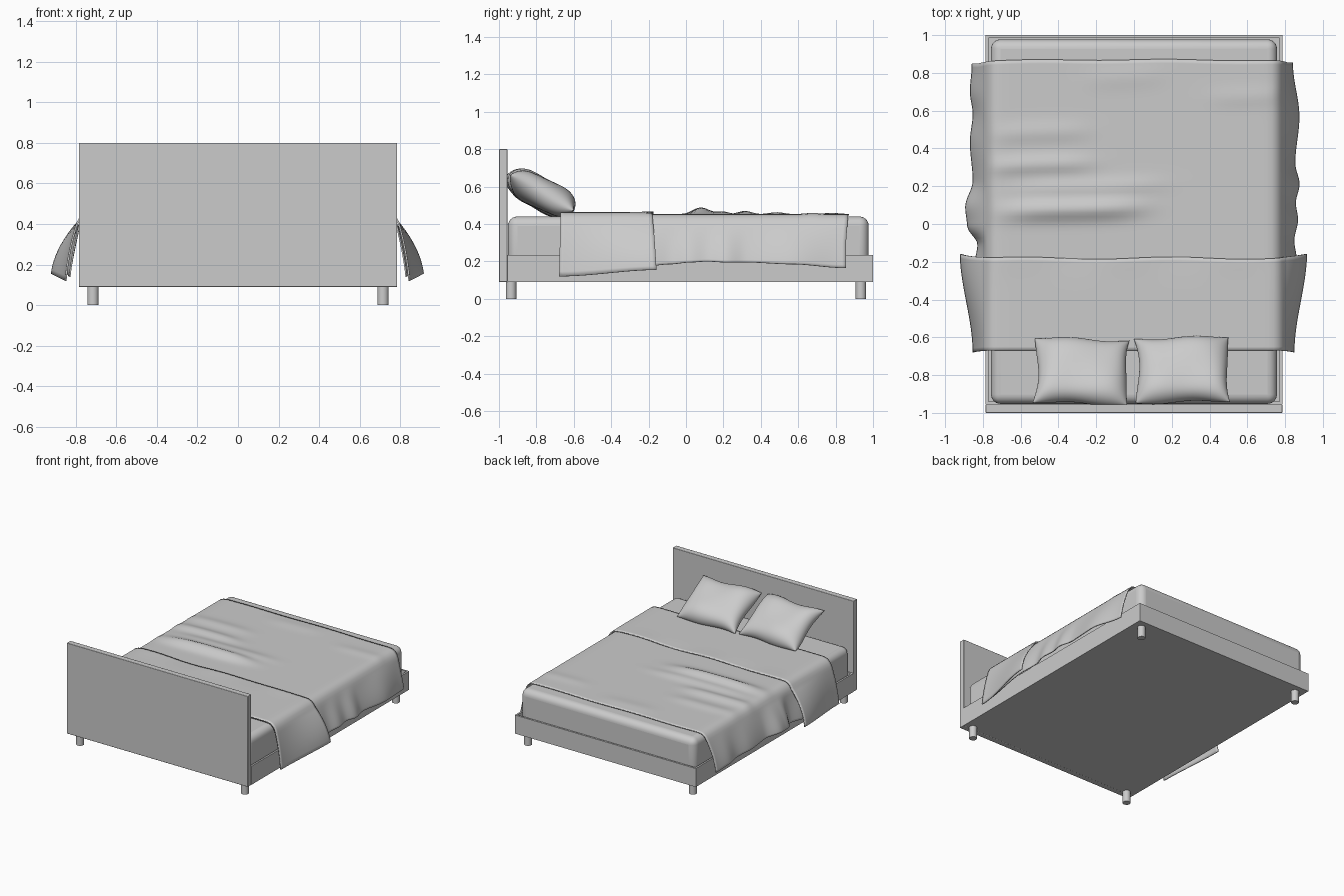
import bpy, bmesh, math
from math import exp, sin, cos, pi
from mathutils import Matrix

if "Cube" in bpy.data.objects:
    bpy.data.objects.remove(bpy.data.objects["Cube"])


def make(name, bm, angle=35):
    bmesh.ops.recalc_face_normals(bm, faces=bm.faces)
    me = bpy.data.meshes.new(name)
    bm.to_mesh(me)
    bm.free()
    ob = bpy.data.objects.new(name, me)
    bpy.context.collection.objects.link(ob)
    bpy.ops.object.select_all(action='DESELECT')
    ob.select_set(True)
    bpy.context.view_layer.objects.active = ob
    bpy.ops.object.shade_smooth_by_angle(angle=math.radians(angle))
    return ob


def box(x0, x1, y0, y1, z0, z1):
    bm = bmesh.new()
    m = Matrix.Translation(((x0 + x1) / 2, (y0 + y1) / 2, (z0 + z1) / 2)) @ \
        Matrix.Diagonal((x1 - x0, y1 - y0, z1 - z0, 1))
    bmesh.ops.create_cube(bm, size=1, matrix=m)
    return bm


def bevel(ob, w, seg):
    b = ob.modifiers.new("bevel", 'BEVEL')
    b.width, b.segments = w, seg


# headboard
bevel(make("headboard", box(-.785, .785, -1, -.955, .09, .80)), .003, 2)

# tray-shaped base with a thin rim
bm = box(-.785, .785, -.955, 1, .09, .235)
top = [f for f in bm.faces if f.normal.z > .9]
bmesh.ops.inset_region(bm, faces=top, thickness=.02)
for v in top[0].verts:
    v.co.z = .235
ret = bmesh.ops.extrude_face_region(bm, geom=top)
for v in [g for g in ret["geom"] if isinstance(g, bmesh.types.BMVert)]:
    v.co.z = .14
bmesh.ops.delete(bm, geom=top, context='FACES')
make("bed_base", bm)

# mattress
bevel(make("mattress", box(-.757, .757, -.952, .977, .142, .44), 60), .05, 6)

# legs
for sx in (-1, 1):
    for sy in (-1, 1):
        bm = bmesh.new()
        bmesh.ops.create_cone(bm, cap_ends=True, segments=24, radius1=.028, radius2=.028,
                              depth=.09, matrix=Matrix.Translation((sx * .715, sy * .935, .045)))
        make("leg", bm)


def lerp(table, y):
    # smooth interpolation through (y, x, z) hem points
    if y <= table[0][0]:
        return table[0][1:]
    for a, b in zip(table, table[1:]):
        if y <= b[0]:
            t = (y - a[0]) / (b[0] - a[0])
            t = t * t * (3 - 2 * t)
            return [a[i] + (b[i] - a[i]) * t for i in (1, 2)]
    return table[-1][1:]


def cloth(name, y0, y1, left, right, level, wrinkle, skew, ny, thick):
    # sheet laid over the mattress, falling outward to the hem on each side
    d = level - .45
    shoulder = [(.70, .45), (.73, .447), (.752, .438), (.77, .42), (.782, .398)]

    def side(table, y):
        hx, hz = lerp(table, y)
        p = [(x + d, z + d) for x, z in shoulder]
        ax, az = p[-1]
        cx, cz = hx - .015, az - .13
        for i in range(1, 13):
            t = i / 12
            p.append(((1-t)**2 * ax + 2*t*(1-t) * cx + t*t * hx,
                      (1-t)**2 * az + 2*t*(1-t) * cz + t*t * hz))
        return p

    bm = bmesh.new()
    rows = []
    for j in range(ny + 1):
        t = j / ny
        y = y0 + (y1 - y0) * t
        prof = [(-x, z) for x, z in reversed(side(left, y))]
        prof += [(-.7 + 1.4 * i / 32, level) for i in range(1, 32)]
        prof += side(right, y)
        row = []
        for x, z in prof:
            drop = max(0, (level - z) / .3)
            w = wrinkle(x, y) * max(0, 1 - drop * 4)
            row.append(bm.verts.new((x, y + skew(x, t, drop), z + w)))
        rows.append(row)
    for a, b in zip(rows, rows[1:]):
        for i in range(len(a) - 1):
            bm.faces.new((a[i], a[i+1], b[i+1], b[i]))
    ob = make(name, bm, 60)
    s = ob.modifiers.new("thickness", 'SOLIDIFY')
    s.thickness, s.offset = thick, 0
    return ob


def ridges(x, y):
    # lengthwise creases, mostly on the left half
    h = 0
    for yc, amp, wd, xc, xw in ((.09, .036, .055, -.32, .36), (.20, .014, .045, -.25, .38),
                                (.33, .017, .045, -.50, .27), (.50, .010, .05, -.50, .25),
                                (.66, .006, .05, .6, .2), (.78, .006, .06, -.05, .2)):
        h += amp * exp(-((y - yc - .03 * x) / wd) ** 2 - ((x - xc) / xw) ** 4)
    return h


# duvet
left = [(-.66, .83, .14), (-.25, .85, .17), (-.10, .825, .18), (.0, .88, .195), (.10, .89, .20),
        (.24, .85, .195), (.45, .865, .19), (.60, .85, .185), (.72, .865, .18), (.86, .855, .165)]
right = [(-.66, .83, .14), (-.20, .86, .175), (-.08, .845, .185), (.03, .865, .195), (.12, .853, .20),
         (.22, .873, .195), (.33, .85, .195), (.58, .872, .185), (.86, .838, .165)]
cloth("duvet", -.66, .87, left, right, .449, ridges,
      lambda x, t, d: t * (-.012 * min(1, d * 2) - .008 * (x * x) + .003 * sin(9 * x)), 72, .008)

# folded-back top of the duvet
fl = [(-.67, .85, .12), (-.17, .918, .155)]
fr = [(-.67, .845, .12), (-.17, .912, .155)]
cloth("duvet_fold", -.67, -.18, fl, fr, .459,
      lambda x, y: .003 * sin(11 * x + 2) * exp(-((y + .18) / .08) ** 2),
      lambda x, t, d: t * (.006 * sin(8 * x) * (1 - min(1, d)) + .022 * d) - (1 - t) * .008 * d,
      24, .009)


def pillow(name, cx, cy, cz, spin, phase):
    n = 28
    bm = bmesh.new()
    grid = {}
    for s in (1, -1):
        for i in range(n + 1):
            for j in range(n + 1):
                u, v = -cos(pi * i / n), -cos(pi * j / n)
                edge = i in (0, n) or j in (0, n)
                if edge and s < 0:
                    grid[s, i, j] = grid[1, i, j]
                    continue
                # drawn-out corners, puffy middle
                x = .25 * u * (1 - .07 * (1 - v * v) * u * u) + .006 * sin(3 * v + phase)
                y = .195 * v * (1 - .05 * (1 - u * u) * v * v) + .008 * sin(4 * u + phase)
                z = s * .082 * ((1 - u ** 4) * (1 - v ** 4)) ** .55
                z += .006 * sin(4 * u + phase) * sin(3 * v)
                grid[s, i, j] = bm.verts.new((x, y, z))
        for i in range(n):
            for j in range(n):
                bm.faces.new([grid[s, i+a, j+b] for a, b in ((0, 0), (1, 0), (1, 1), (0, 1))])
    bm.transform(Matrix.Translation((cx, cy, cz)) @ Matrix.Rotation(spin, 4, 'Z')
                 @ Matrix.Rotation(math.radians(-29), 4, 'X'))
    make(name, bm, 180)


# pillows leaning on the headboard
pillow("pillow_left", -.277, -.78, .563, -.04, 2.5)
pillow("pillow_right", .257, -.772, .563, .03, .6)
